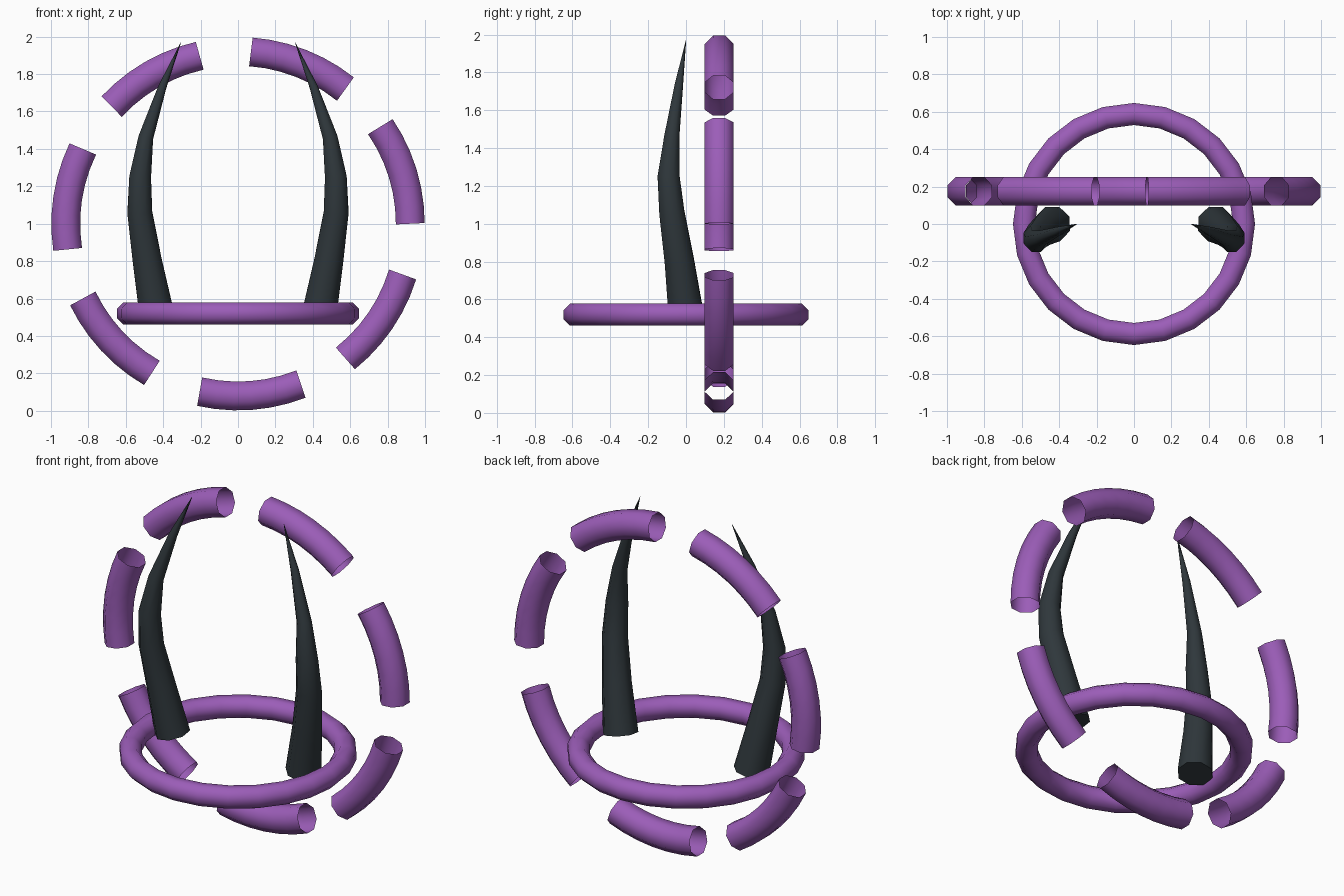
import bpy, bmesh
from math import cos, sin, pi, radians
from mathutils import Vector

if "Cube" in bpy.data.objects:
    bpy.data.objects.remove(bpy.data.objects["Cube"])

SIDES = 8
FLAT = cos(pi / SIDES)  # apothem to corner radius


def material(name, rgb):
    m = bpy.data.materials.new(name)
    m.diffuse_color = (*rgb, 1)
    m.use_nodes = True
    m.node_tree.nodes["Principled BSDF"].inputs["Base Color"].default_value = m.diffuse_color
    return m


def sweep(name, path, radii, ref, mat, closed=False, caps=False):
    """Octagonal tube along a path; ref fixes the section's orientation."""
    pts = [Vector(p) for p in path]
    n = len(pts)
    bm = bmesh.new()
    rings = []
    for i, p in enumerate(pts):
        if closed:
            t = pts[(i + 1) % n] - pts[i - 1]
        else:
            t = pts[min(i + 1, n - 1)] - pts[max(i - 1, 0)]
        t.normalize()
        u = t.cross(Vector(ref)).normalized()
        v = t.cross(u)
        rings.append([bm.verts.new(p + radii[i] * (u * cos(a) + v * sin(a)))
                      for a in ((k + 0.5) * 2 * pi / SIDES for k in range(SIDES))])
    for i in range(n if closed else n - 1):
        a, b = rings[i], rings[(i + 1) % n]
        for k in range(SIDES):
            j = (k + 1) % SIDES
            bm.faces.new((a[k], a[j], b[j], b[k]))
    if caps:
        bm.faces.new(rings[0])
        bm.faces.new(rings[-1])
    bmesh.ops.recalc_face_normals(bm, faces=bm.faces)
    me = bpy.data.meshes.new(name)
    bm.to_mesh(me)
    bm.free()
    me.materials.append(mat)
    ob = bpy.data.objects.new(name, me)
    bpy.context.collection.objects.link(ob)
    bpy.ops.object.select_all(action='DESELECT')
    ob.select_set(True)
    bpy.context.view_layer.objects.active = ob
    bpy.ops.object.shade_smooth_by_angle(angle=radians(50))
    return ob


purple = material("purple", (0.33, 0.11, 0.48))
dark = material("dark", (0.028, 0.038, 0.044))

# Upright broken ring: seven open tube arcs
R, tube, step = 0.921, 0.077 / FLAT, 2 * pi / 7
for k in range(7):
    angles = [k * step + step * 2 / 3 * i / 6 for i in range(7)]
    sweep(f"arc_segment_{k + 1}",
          [(R * cos(a), 0.175, 1 + R * sin(a)) for a in angles],
          [tube] * 7, (0, 1, 0), purple)

# Flat lower ring
N = 24
sweep("base_ring",
      [(0.588 * cos(2 * pi * i / N), 0.588 * sin(2 * pi * i / N), 0.52) for i in range(N)],
      [0.059 / FLAT] * N, (0, 0, 1), purple, closed=True)

# Pair of curved horns: x, y, z, radius
horn = [(0.435, 0.0, 0.52, 0.100), (0.485, -0.035, 0.80, 0.084),
        (0.525, -0.075, 1.06, 0.072), (0.523, -0.092, 1.25, 0.063),
        (0.493, -0.075, 1.46, 0.043), (0.405, -0.038, 1.73, 0.024),
        (0.305, 0.0, 1.97, 0.001)]
for side, s in (("left", -1), ("right", 1)):
    sweep(f"{side}_horn", [(s * x, y, z) for x, y, z, r in horn],
          [h[3] for h in horn], (0, 1, 0), dark, caps=True)
